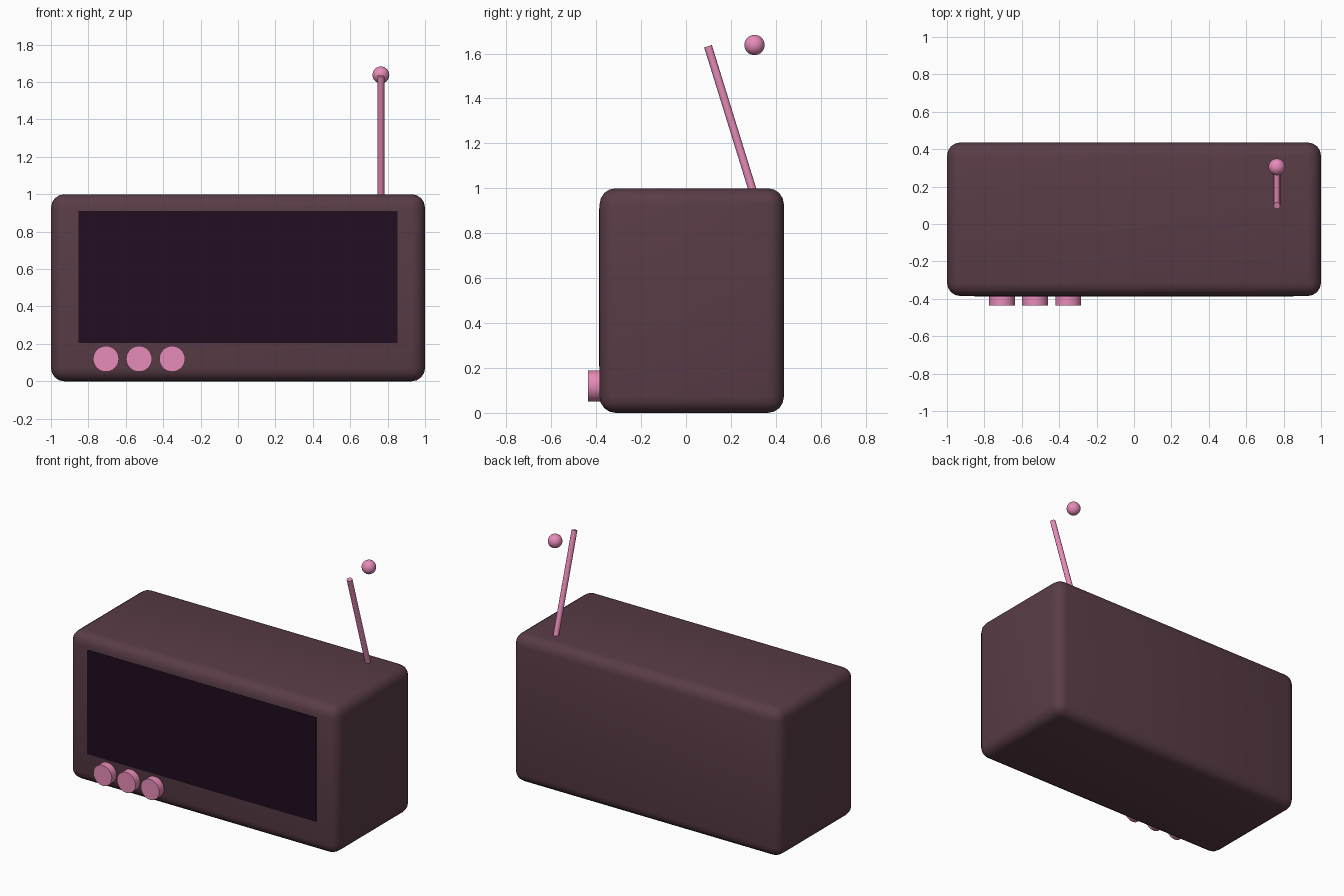
import bpy
import math

if "Cube" in bpy.data.objects:
    bpy.data.objects.remove(bpy.data.objects["Cube"])


def material(name, rgb):
    m = bpy.data.materials.new(name)
    m.diffuse_color = (*rgb, 1.0)
    m.use_nodes = True
    m.node_tree.nodes["Principled BSDF"].inputs["Base Color"].default_value = m.diffuse_color
    return m


BODY = material("plum_case", (0.10, 0.045, 0.062))
DARK = material("dark_panel", (0.015, 0.004, 0.015))
PINK = material("pink_trim", (0.80, 0.26, 0.48))


def finish(name, mat):
    ob = bpy.context.object
    ob.name = name
    ob.data.materials.append(mat)
    return ob


def box(name, mat, lo, hi):
    centre = [(a + b) / 2 for a, b in zip(lo, hi)]
    bpy.ops.mesh.primitive_cube_add(size=1, location=centre)
    ob = finish(name, mat)
    ob.scale = [b - a for a, b in zip(lo, hi)]
    bpy.ops.object.transform_apply(location=False, rotation=False, scale=True)
    return ob


def rod(name, mat, radius, length, centre, tilt, sides):
    bpy.ops.mesh.primitive_cylinder_add(vertices=sides, radius=radius, depth=length,
                                        location=centre, rotation=(tilt, 0, 0))
    ob = finish(name, mat)
    bpy.ops.object.shade_smooth_by_angle(angle=math.radians(35))
    return ob


# Rounded case
case = box("case", BODY, (-1, -0.385, 0), (1, 0.436, 1))
bevel = case.modifiers.new("round_edges", 'BEVEL')
bevel.width = 0.072
bevel.segments = 4
bpy.ops.object.modifier_apply(modifier=bevel.name)
bpy.ops.object.shade_smooth_by_angle(angle=math.radians(35))

# Dark front panel, almost flush with the case
box("front_panel", DARK, (-0.854, -0.388, 0.206), (0.854, -0.36, 0.91))

# Row of three control knobs
for i in range(3):
    rod(f"knob_{i + 1}", PINK, 0.069, 0.09, (-0.706 + 0.177 * i, -0.391, 0.12),
        math.pi / 2, 32)

# Antenna leaning forward, with its ball floating behind the tip
rod("antenna", PINK, 0.018, 0.69, (0.764, 0.2, 1.303), 0.3, 12)
bpy.ops.mesh.primitive_uv_sphere_add(segments=24, ring_count=16, radius=0.045,
                                     location=(0.764, 0.305, 1.638))
finish("antenna_ball", PINK)
bpy.ops.object.shade_smooth_by_angle(angle=math.radians(35))
